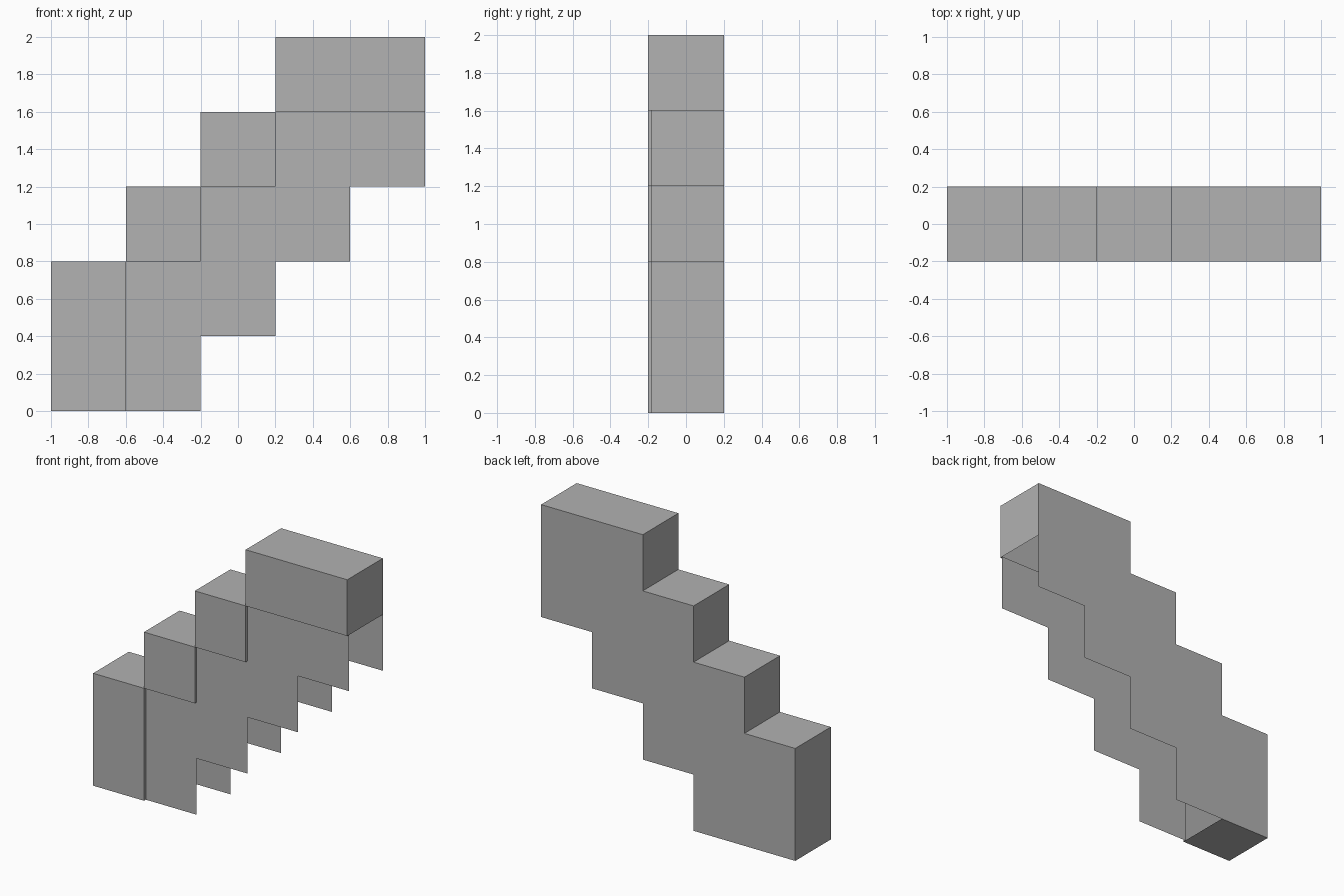
import bpy

cube = bpy.data.objects.get("Cube")
if cube:
    bpy.data.objects.remove(cube, do_unlink=True)

STEP = 0.4
FRONT, RECESS, BACK = -0.2, -0.18, 0.2

grey = bpy.data.materials.new("plain_grey")
grey.use_nodes = True
colour = (0.445, 0.445, 0.445, 1)
grey.diffuse_color = colour
grey.node_tree.nodes["Principled BSDF"].inputs["Base Color"].default_value = colour


def make(name, faces):
    """Object from a list of faces, each a list of points."""
    verts, index, polys = [], {}, []
    for face in faces:
        poly = []
        for p in face:
            key = tuple(round(c, 4) for c in p)
            if key not in index:
                index[key] = len(verts)
                verts.append(key)
            poly.append(index[key])
        polys.append(poly)
    mesh = bpy.data.meshes.new(name)
    mesh.from_pydata(verts, [], polys)
    mesh.materials.append(grey)
    obj = bpy.data.objects.new(name, mesh)
    bpy.context.collection.objects.link(obj)


def ribbon(path, y0, y1):
    """Strip of quads following an xz path, facing left of travel."""
    return [[(a[0], y0, a[1]), (b[0], y0, b[1]), (b[0], y1, b[1]), (a[0], y1, a[1])]
            for a, b in zip(path, path[1:])]


def sheet(outline, y):
    return [(x, y, z) for x, z in outline]


def stairs(x, z, first_rise, count):
    """Zigzag path: first rise, then run and rise repeatedly."""
    path = [(x, z), (x, z + first_rise)]
    for _ in range(count):
        px, pz = path[-1]
        path += [(px + STEP, pz), (px + STEP, pz + STEP)]
    return path


# Stepped profiles
upper = stairs(-1, 0, 2 * STEP, 3) + [(1, 2), (1, 1.6)]
inner = stairs(-0.6, 0, 2 * STEP, 2) + [(1, 1.6)]
lower = stairs(-0.2, 0, STEP, 2) + [(1, 1.2)]

# Treads, risers, end wall and foot
make("stair_treads_and_risers", ribbon([(-0.6, 0)] + upper, FRONT, BACK))

# Raised front panels of each step
panels = []
for i in range(4):
    x0, z1 = -1 + i * STEP, (i + 2) * STEP
    x1 = 1 if i == 3 else x0 + STEP
    z0 = 0 if i == 0 else z1 - STEP
    panels.append(sheet([(x0, z0), (x1, z0), (x1, z1), (x0, z1)], FRONT))
make("step_front_panels", panels)

# Small lip between the panels and the recessed side
make("panel_lip", ribbon(inner[::-1], FRONT, RECESS))

# Open-bottomed side plates
make("front_side_plate", [sheet(lower + inner[::-1], RECESS)])
make("back_side_plate", [sheet(upper + lower[::-1], BACK)])
